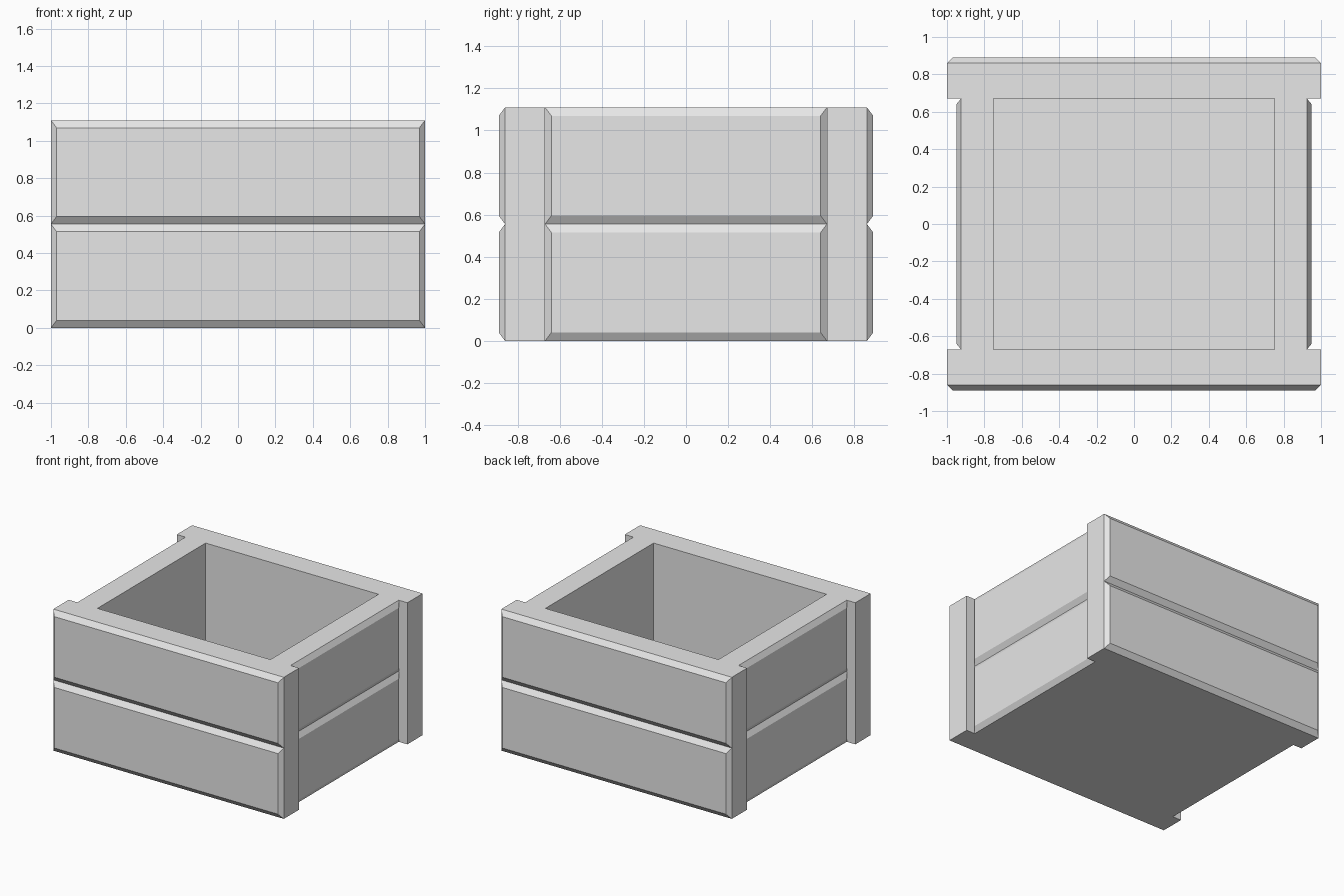
import bpy
import bmesh
from math import pi
from mathutils import Matrix, Vector

cube = bpy.data.objects.get("Cube")
if cube:
    bpy.data.objects.remove(cube, do_unlink=True)

HEIGHT = 1.11
HALF_X, HALF_Y = 1.0, 0.86        # end walls
SIDE_X, SIDE_Y = 0.925, 0.67      # recessed side walls
INNER_X, FLOOR = 0.75, 0.12       # cavity
RAISE, MARGIN_Z = 0.03, 0.04      # panel bevels

grey = bpy.data.materials.new("light_grey")
grey.use_nodes = True
colour = (0.8, 0.8, 0.8, 1)
grey.diffuse_color = colour
grey.node_tree.nodes["Principled BSDF"].inputs["Base Color"].default_value = colour


def make_object(name, bm):
    bmesh.ops.recalc_face_normals(bm, faces=bm.faces)
    mesh = bpy.data.meshes.new(name)
    bm.to_mesh(mesh)
    bm.free()
    mesh.materials.append(grey)
    obj = bpy.data.objects.new(name, mesh)
    bpy.context.collection.objects.link(obj)
    return obj


def prism(name, outline, z0, z1):
    bm = bmesh.new()
    face = bm.faces.new([bm.verts.new((x, y, z0)) for x, y in outline])
    top = bmesh.ops.extrude_face_region(bm, geom=[face])["geom"]
    moved = [v for v in top if isinstance(v, bmesh.types.BMVert)]
    bmesh.ops.translate(bm, verts=moved, vec=(0, 0, z1 - z0))
    return make_object(name, bm)


def panel(name, half_width, distance, raise_by, angle, z0, z1):
    """Raised board with chamfered edges, facing -y before rotation."""
    bm = bmesh.new()
    rings = []
    for inset_x, inset_z, y in ((0, 0, -distance),
                                (RAISE, MARGIN_Z, -distance - raise_by)):
        w = half_width - inset_x
        a, b = z0 + inset_z, z1 - inset_z
        rings.append([bm.verts.new(Vector(p)) for p in
                      ((-w, y, a), (w, y, a), (w, y, b), (-w, y, b))])
    base, front = rings
    bm.faces.new(front)
    bm.faces.new(base[::-1])
    for i in range(4):
        j = (i + 1) % 4
        bm.faces.new((base[i], base[j], front[j], front[i]))
    bmesh.ops.transform(bm, matrix=Matrix.Rotation(angle, 4, "Z"), verts=bm.verts)
    return make_object(name, bm)


# Box body with projecting corner posts
quarter = [(HALF_X, HALF_Y), (HALF_X, SIDE_Y), (SIDE_X, SIDE_Y)]
right_half = quarter + [(x, -y) for x, y in reversed(quarter)]
outline = right_half + [(-x, y) for x, y in reversed(right_half)]
body = prism("box_body", outline, 0, HEIGHT)

# Open cavity
cavity = prism("cavity_cutter",
               [(-INNER_X, -SIDE_Y), (INNER_X, -SIDE_Y),
                (INNER_X, SIDE_Y), (-INNER_X, SIDE_Y)], FLOOR, HEIGHT + 0.2)
cavity.hide_render = True
cut = body.modifiers.new("cavity", "BOOLEAN")
cut.operation = "DIFFERENCE"
cut.solver = "EXACT"
cut.object = cavity
bpy.context.view_layer.objects.active = body
bpy.ops.object.modifier_apply(modifier=cut.name)
bpy.data.objects.remove(cavity, do_unlink=True)

# Two rows of boards on every side
sides = (("front", HALF_X, HALF_Y, RAISE, 0),
         ("left", SIDE_Y, SIDE_X, 0.025, pi / 2),
         ("back", HALF_X, HALF_Y, RAISE, pi),
         ("right", SIDE_Y, SIDE_X, 0.025, -pi / 2))
for side, width, distance, raise_by, angle in sides:
    for row, z0 in (("lower", 0), ("upper", HEIGHT / 2)):
        panel(f"{side}_{row}_board", width, distance, raise_by, angle,
              z0, z0 + HEIGHT / 2)
